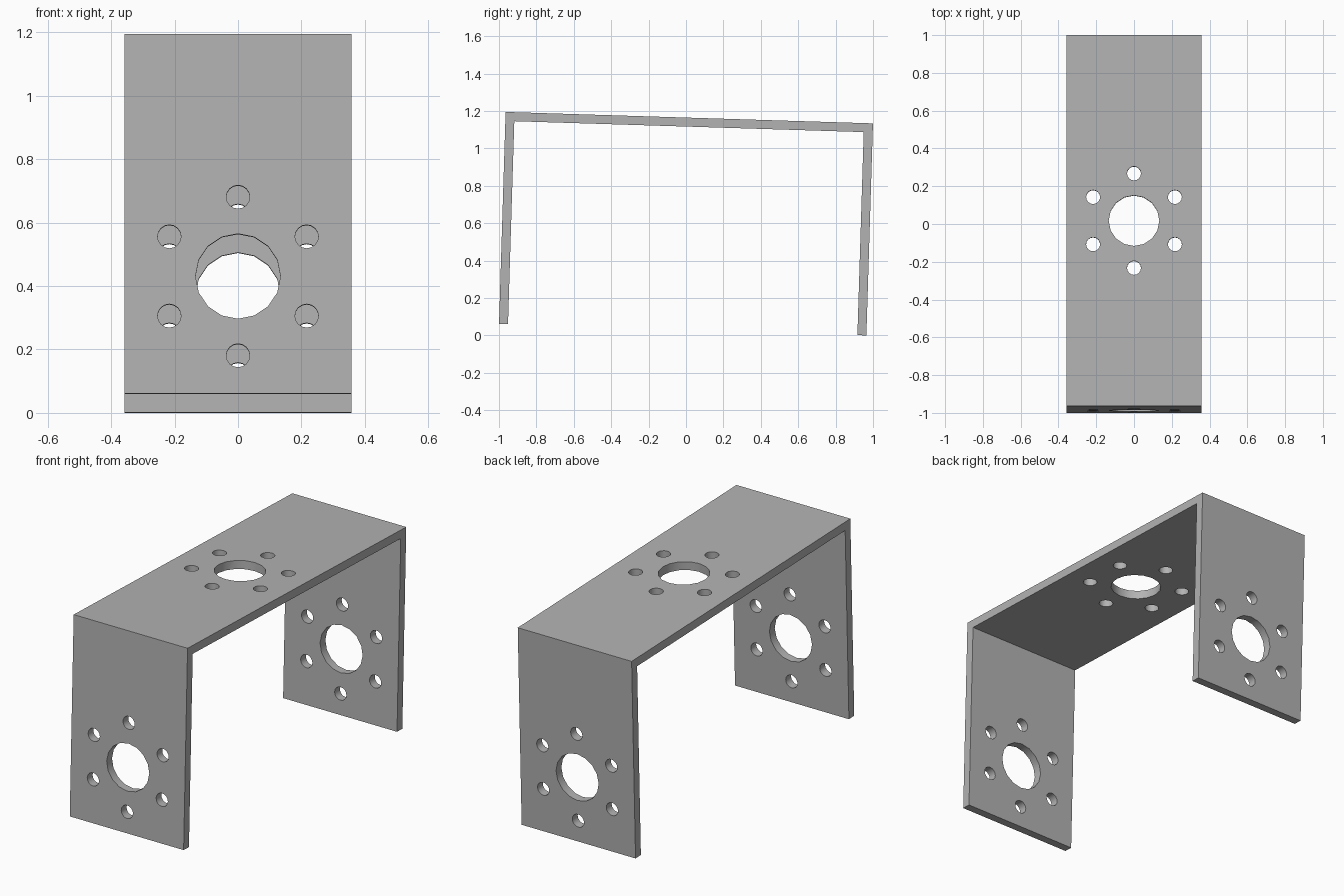
import bpy, bmesh
from math import radians, sin, cos, pi
from mathutils import Matrix, Vector

if "Cube" in bpy.data.objects:
    bpy.data.objects.remove(bpy.data.objects["Cube"])

LENGTH, HEIGHT, WIDTH, THICK = 1.965, 1.134, 0.716, 0.048
TILT = radians(1.78)
LEG_HOLE_Z = 0.37
BIG_R, SMALL_R, RING_R = 0.134, 0.037, 0.25

grey = bpy.data.materials.new("grey metal")
grey.use_nodes = True
colour = (0.45, 0.45, 0.45, 1)
grey.diffuse_color = colour
grey.node_tree.nodes["Principled BSDF"].inputs["Base Color"].default_value = colour


def make_object(name, bm):
    bmesh.ops.recalc_face_normals(bm, faces=bm.faces)
    mesh = bpy.data.meshes.new(name)
    bm.to_mesh(mesh)
    bm.free()
    mesh.materials.append(grey)
    obj = bpy.data.objects.new(name, mesh)
    bpy.context.collection.objects.link(obj)
    return obj


# U-shaped side profile, extruded across the width
bm = bmesh.new()
out, inn = LENGTH / 2, LENGTH / 2 - THICK
profile = [(-out, 0), (-out, HEIGHT), (out, HEIGHT), (out, 0),
           (inn, 0), (inn, HEIGHT - THICK), (-inn, HEIGHT - THICK), (-inn, 0)]
face = bm.faces.new([bm.verts.new((-WIDTH / 2, y, z)) for y, z in profile])
extruded = bmesh.ops.extrude_face_region(bm, geom=[face])["geom"]
bmesh.ops.translate(bm, vec=(WIDTH, 0, 0),
                    verts=[v for v in extruded if isinstance(v, bmesh.types.BMVert)])
bracket = make_object("bracket", bm)

# Hole pattern: one big hole ringed by six small ones, on each plate
bm = bmesh.new()


def hole_pattern(frame):
    holes = [(0, 0, BIG_R)]
    for i in range(6):
        a = pi / 2 + i * pi / 3
        holes.append((RING_R * cos(a), RING_R * sin(a), SMALL_R))
    for x, y, r in holes:
        bmesh.ops.create_cone(bm, cap_ends=True, segments=16, radius1=r, radius2=r,
                              depth=THICK * 4,
                              matrix=frame @ Matrix.Translation((x, y, 0)))


upright = Matrix.Rotation(pi / 2, 4, "X")
hole_pattern(Matrix.Translation((0, 0, HEIGHT - THICK / 2)))
for side in (-1, 1):
    hole_pattern(Matrix.Translation((0, side * (out - THICK / 2), LEG_HOLE_Z)) @ upright)
cutter = make_object("hole_cutter", bm)
cutter.hide_render = True

# Cut the holes and drop the cutter
cut = bracket.modifiers.new("holes", "BOOLEAN")
cut.operation = "DIFFERENCE"
cut.solver = "EXACT"
cut.object = cutter
bpy.ops.object.select_all(action="DESELECT")
bracket.select_set(True)
bpy.context.view_layer.objects.active = bracket
bpy.ops.object.modifier_apply(modifier=cut.name)
bpy.data.objects.remove(cutter)

# Lean the bracket slightly, resting on the end of its back leg
shift = Vector((0, -HEIGHT * sin(TILT) / 2, out * sin(TILT)))
bracket.data.transform(Matrix.Translation(shift) @ Matrix.Rotation(-TILT, 4, "X"))
bpy.ops.object.shade_smooth_by_angle(angle=radians(30))
